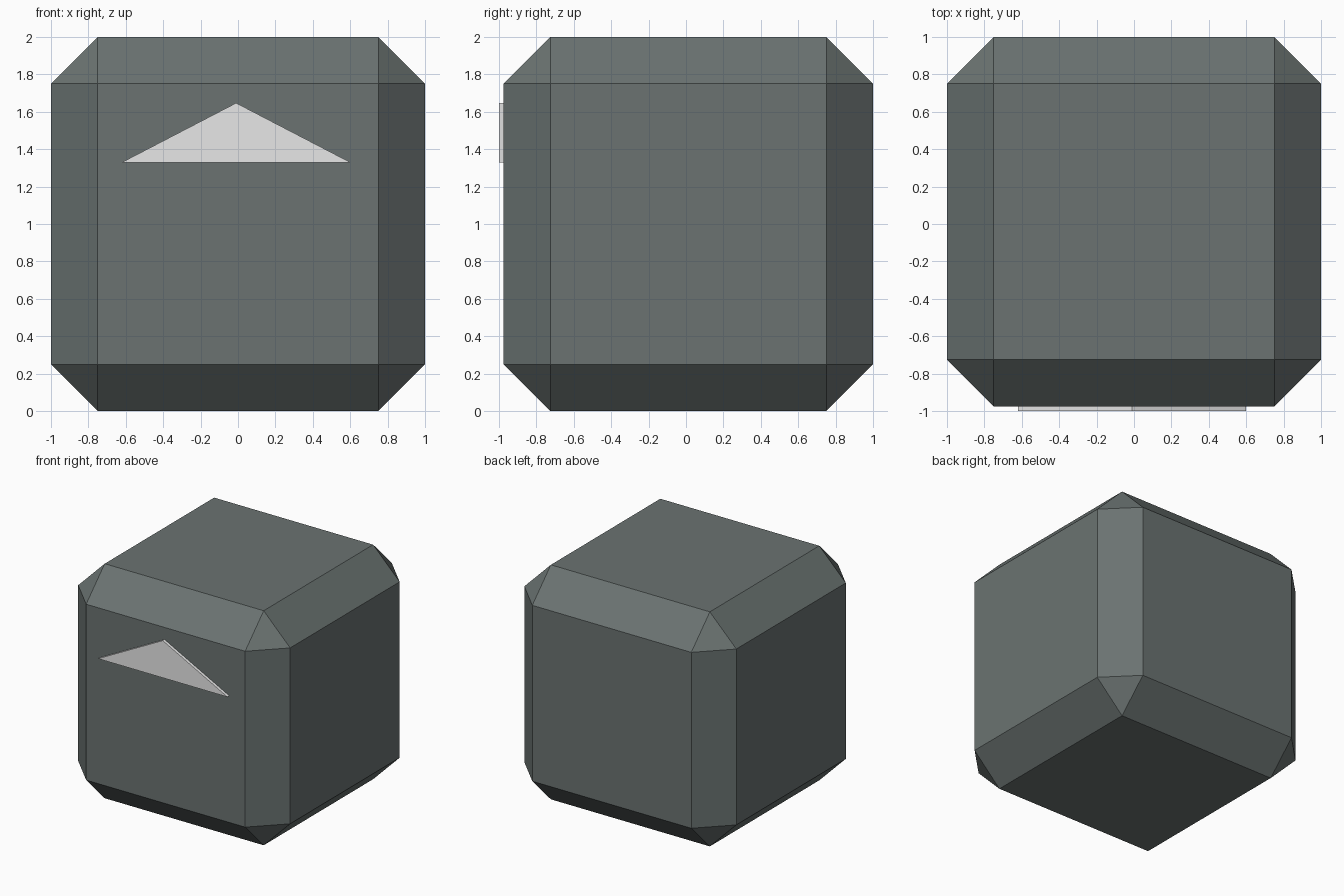
import bpy, bmesh
from mathutils import Matrix, Vector

if "Cube" in bpy.data.objects:
    bpy.data.objects.remove(bpy.data.objects["Cube"])


def material(name, rgb):
    m = bpy.data.materials.new(name)
    m.diffuse_color = (*rgb, 1.0)
    m.use_nodes = True
    m.node_tree.nodes["Principled BSDF"].inputs["Base Color"].default_value = m.diffuse_color
    return m


def add_object(name, bm, mat):
    bmesh.ops.recalc_face_normals(bm, faces=bm.faces)
    mesh = bpy.data.meshes.new(name)
    bm.to_mesh(mesh)
    bm.free()
    mesh.materials.append(mat)
    obj = bpy.data.objects.new(name, mesh)
    bpy.context.collection.objects.link(obj)
    return obj


stone = material("grey_green_stone", (0.145, 0.171, 0.166))
pale = material("pale_grey", (0.8, 0.8, 0.8))

FRONT = -0.975   # body front plane
PLATE = -1.0     # plate front plane

# Chamfered block body
bm = bmesh.new()
bmesh.ops.create_cube(bm, size=1.0)
bmesh.ops.scale(bm, vec=(2.0, 1.0 - FRONT, 2.0), verts=bm.verts)
bmesh.ops.translate(bm, vec=(0, (1.0 + FRONT) / 2, 1.0), verts=bm.verts)
bmesh.ops.bevel(bm, geom=bm.edges[:], offset=0.25, offset_type='OFFSET',
                segments=1, profile=0.5, affect='EDGES')
add_object("block_body", bm, stone)

# Triangular plate on the front, sunk slightly into the body
bm = bmesh.new()
outline = [(-0.62, 1.33), (0.60, 1.33), (-0.01, 1.647)]
face = bm.faces.new([bm.verts.new((x, PLATE, z)) for x, z in outline])
ext = bmesh.ops.extrude_face_region(bm, geom=[face], use_keep_orig=True)
back = [v for v in ext["geom"] if isinstance(v, bmesh.types.BMVert)]
bmesh.ops.translate(bm, vec=(0, FRONT - PLATE + 0.005, 0), verts=back)
add_object("front_triangle", bm, pale)
